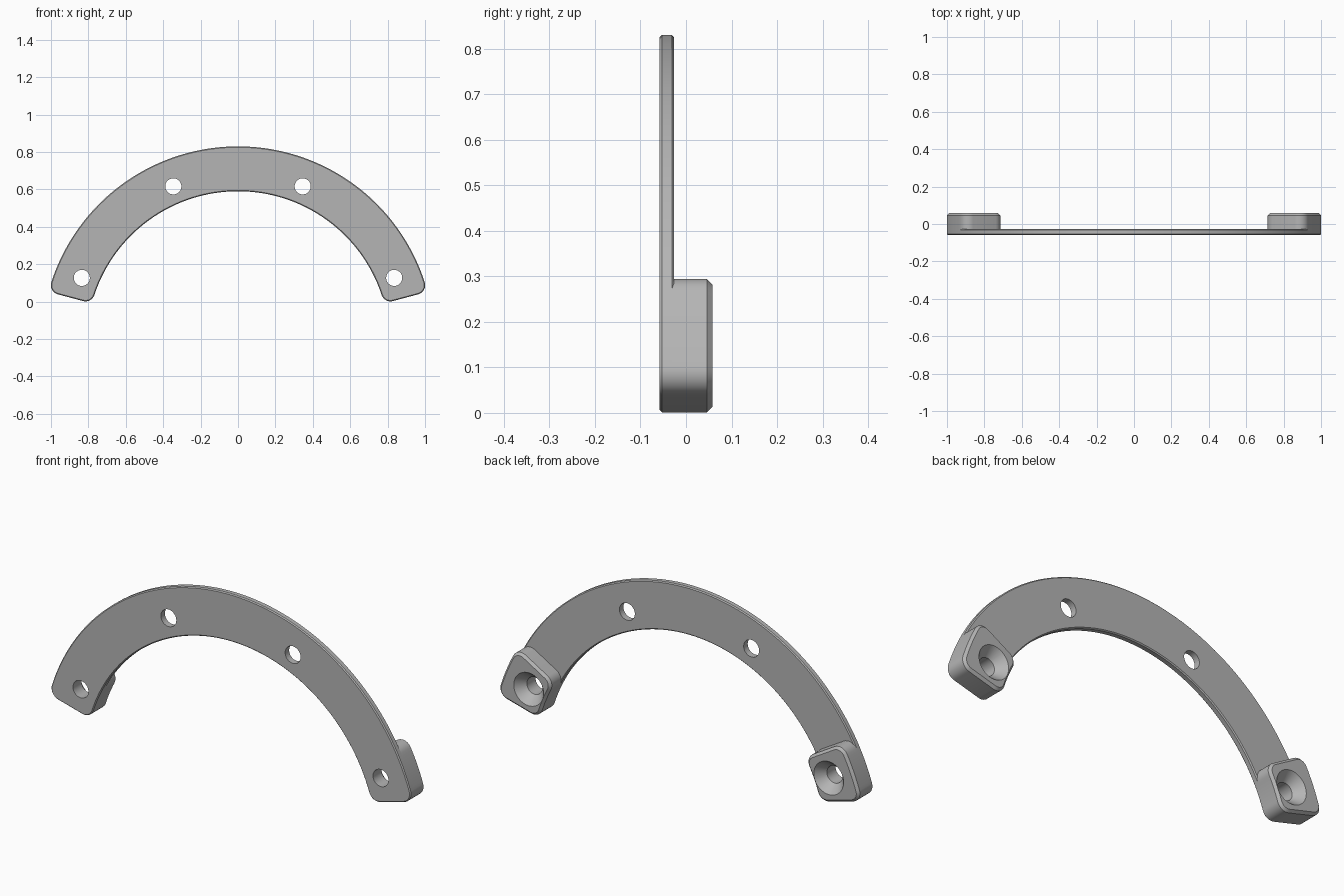
import bpy, bmesh
from math import radians, sin, cos, asin, pi

if "Cube" in bpy.data.objects:
    bpy.data.objects.remove(bpy.data.objects["Cube"], do_unlink=True)

CENTRE_Z = -0.219
R_IN, R_OUT, FILLET = 0.809, 1.049, 0.05
FRONT, PLATE_BACK, BACK = -0.058, -0.026, 0.058
HOLE_RADIUS_FROM_CENTRE, HOLE = 0.904, 0.043

grey = bpy.data.materials.new("plain_grey")
grey.use_nodes = True
colour = (0.46, 0.46, 0.46, 1)
grey.diffuse_color = colour
grey.node_tree.nodes["Principled BSDF"].inputs["Base Color"].default_value = colour


def sweep(cx, cz, r, start, end, n):
    return [(cx + r * cos(start + (end - start) * i / n),
             cz + r * sin(start + (end - start) * i / n)) for i in range(n + 1)]


def sector(a0, a1, inset, n):
    """Ring sector outline with rounded corners, moved inward by inset."""
    ro, ri, f = R_OUT - FILLET, R_IN + FILLET, FILLET - inset
    do, di = asin(FILLET / ro), asin(FILLET / ri)

    def corner(r, a, start, end):
        return sweep(r * cos(a), CENTRE_Z + r * sin(a), f, start, end, 8)

    pts = corner(ro, a0 + do, a0 - pi / 2, a0 + do)
    pts += sweep(0, CENTRE_Z, R_OUT - inset, a0 + do, a1 - do, n)[1:-1]
    pts += corner(ro, a1 - do, a1 - do, a1 + pi / 2)
    pts += corner(ri, a1 - di, a1 + pi / 2, a1 - di + pi)
    pts += sweep(0, CENTRE_Z, R_IN + inset, a1 - di, a0 + di, n)[1:-1]
    pts += corner(ri, a0 + di, a0 + di + pi, a0 + 3 * pi / 2)
    return pts


def loft(name, rings):
    """Closed solid through (y, outline) rings."""
    bm = bmesh.new()
    loops = [[bm.verts.new((x, y, z)) for x, z in pts] for y, pts in rings]
    for a, b in zip(loops, loops[1:]):
        for i in range(len(a)):
            j = (i + 1) % len(a)
            bm.faces.new((a[i], a[j], b[j], b[i]))
    bm.faces.new(loops[0])
    bm.faces.new(loops[-1])
    bmesh.ops.recalc_face_normals(bm, faces=bm.faces)
    mesh = bpy.data.meshes.new(name)
    bm.to_mesh(mesh)
    bm.free()
    mesh.materials.append(grey)
    obj = bpy.data.objects.new(name, mesh)
    bpy.context.collection.objects.link(obj)
    return obj


def drill(obj, angle, profile):
    """Cut a round hole along y; profile lists (y, radius)."""
    x = HOLE_RADIUS_FROM_CENTRE * cos(angle)
    z = CENTRE_Z + HOLE_RADIUS_FROM_CENTRE * sin(angle)
    cutter = loft("hole_cutter", [(y, sweep(x, z, r, 0, 2 * pi, 48)[:-1]) for y, r in profile])
    cutter.hide_render = True
    mod = obj.modifiers.new("hole", "BOOLEAN")
    mod.operation, mod.solver, mod.object = "DIFFERENCE", "EXACT", cutter
    bpy.context.view_layer.objects.active = obj
    bpy.ops.object.modifier_apply(modifier=mod.name)
    bpy.data.objects.remove(cutter, do_unlink=True)


# Thin arched plate with chamfered rims and four holes
c = 0.005
ends = radians(15), radians(165)
plate = loft("arched_plate", [(y, sector(*ends, i, 96)) for y, i in (
    (FRONT, c), (FRONT + c, 0), (PLATE_BACK - c, 0), (PLATE_BACK, c))])
for deg in (22.5, 67.5, 112.5, 157.5):
    drill(plate, radians(deg), [(-0.2, HOLE), (0.2, HOLE)])

# Thick end pads with countersunk holes
c = 0.012
parts = [plate]
for side, a0, a1, hole in (("left", 15, 30.5, 22.5), ("right", 149.5, 165, 157.5)):
    pad = loft(side + "_end_pad", [(y, sector(radians(a0), radians(a1), i, 12)) for y, i in (
        (PLATE_BACK - 0.005, 0), (BACK - c, 0), (BACK, c))])
    rim = 0.083
    drill(pad, radians(hole), [(-0.2, HOLE), (BACK - 0.047, HOLE), (BACK, rim), (BACK + 0.05, rim)])
    parts.append(pad)

# Smooth the curved walls, keep the chamfers crisp
bpy.ops.object.select_all(action="DESELECT")
for obj in parts:
    obj.select_set(True)
bpy.context.view_layer.objects.active = plate
bpy.ops.object.shade_smooth_by_angle(angle=radians(30))
